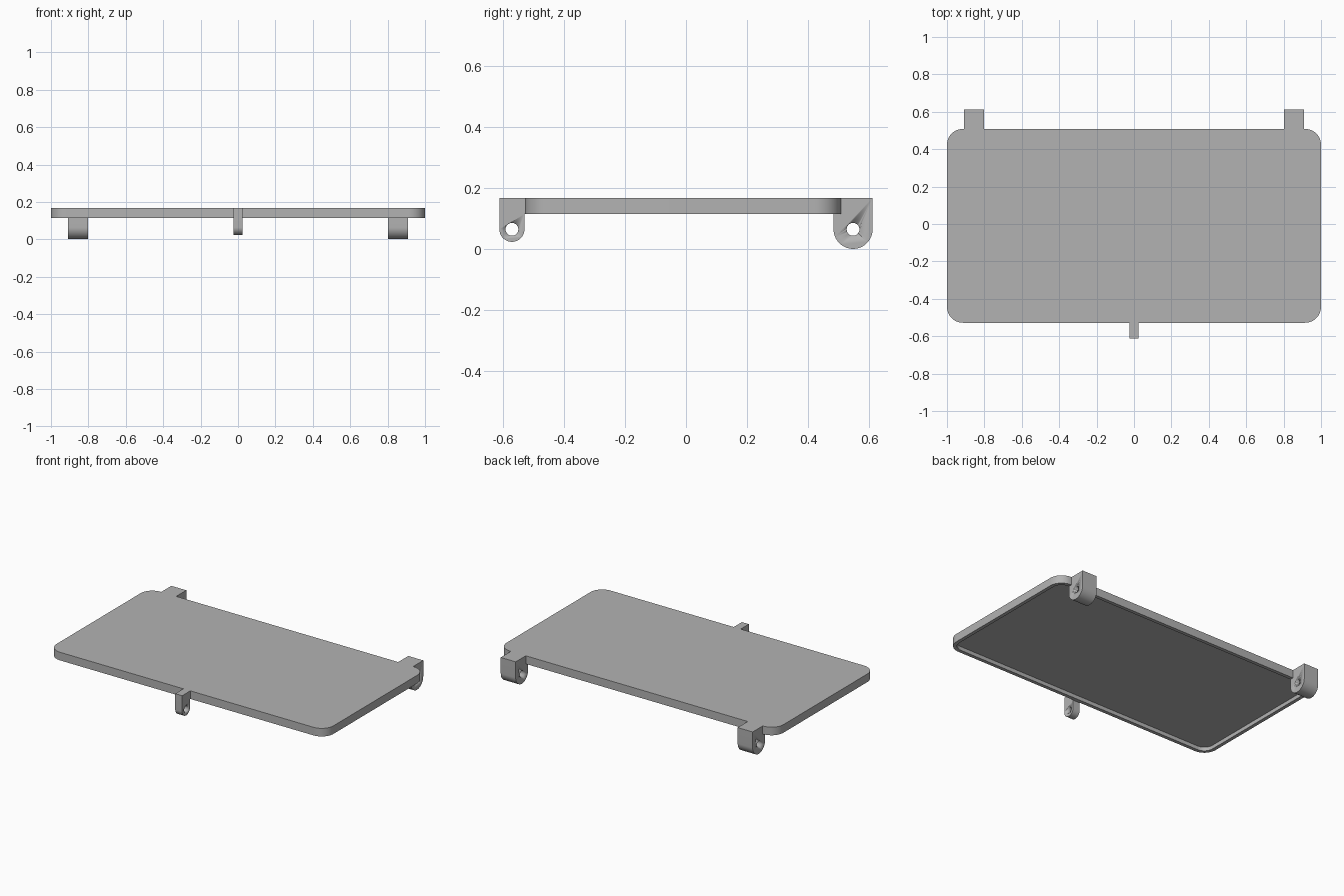
import bpy, bmesh
from math import pi, sin, cos
from mathutils import Vector

old = bpy.data.objects.get("Cube")
if old:
    bpy.data.objects.remove(old, do_unlink=True)

grey = bpy.data.materials.new("matte grey")
grey.use_nodes = True
grey.diffuse_color = (0.45, 0.45, 0.45, 1)
grey.node_tree.nodes["Principled BSDF"].inputs["Base Color"].default_value = grey.diffuse_color

TOP, UNDER = 0.168, 0.115
FRONT, BACK = -0.528, 0.508
RIM, CORNER, FLOOR = 0.023, 0.085, 0.14
PIN_Z, PIN_R = 0.065, 0.021


def arc(cx, cy, r, start, end, steps):
    angles = [start + (end - start) * i / steps for i in range(steps + 1)]
    return [(cx + r * cos(a), cy + r * sin(a)) for a in angles]


def rounded_rect(inset):
    """Outline of the lid, moved inwards by inset."""
    r, pts = CORNER - inset, []
    corners = ((1, BACK), (-1, BACK), (-1, FRONT), (1, FRONT))
    for i, (x, y) in enumerate(corners):
        cx = x - CORNER * x
        cy = y - CORNER if y > 0 else y + CORNER
        pts += arc(cx, cy, r, i * pi / 2, (i + 1) * pi / 2, 12)
    return pts


def finish(bm, name):
    bmesh.ops.recalc_face_normals(bm, faces=bm.faces)
    mesh = bpy.data.meshes.new(name)
    bm.to_mesh(mesh)
    bm.free()
    mesh.materials.append(grey)
    obj = bpy.data.objects.new(name, mesh)
    bpy.context.collection.objects.link(obj)
    bpy.ops.object.select_all(action='DESELECT')
    obj.select_set(True)
    bpy.context.view_layer.objects.active = obj
    bpy.ops.object.shade_smooth_by_angle(angle=pi / 6)
    return obj


def prism(name, profile, x0, x1):
    """Extrude a (y, z) profile along x."""
    bm = bmesh.new()
    face = bm.faces.new([bm.verts.new((x0, y, z)) for y, z in profile])
    extruded = bmesh.ops.extrude_face_region(bm, geom=[face])["geom"]
    moved = [v for v in extruded if isinstance(v, bmesh.types.BMVert)]
    bmesh.ops.translate(bm, verts=moved, vec=Vector((x1 - x0, 0, 0)))
    return finish(bm, name)


def lug(name, profile, pin_y, x0, x1):
    """Rounded bracket with a pin hole drilled along x."""
    body = prism(name, profile, x0, x1)
    hole = arc(pin_y, PIN_Z, PIN_R, 0, 2 * pi, 32)[:-1]
    cutter = prism("pin_cutter", hole, x0 - 0.1, x1 + 0.1)
    cutter.hide_render = True
    bpy.context.view_layer.objects.active = body
    mod = body.modifiers.new("pin_hole", 'BOOLEAN')
    mod.operation, mod.solver, mod.object = 'DIFFERENCE', 'EXACT', cutter
    bpy.ops.object.modifier_apply(modifier=mod.name)
    bpy.data.objects.remove(cutter, do_unlink=True)


# Lid: rounded panel with a raised rim underneath
bm = bmesh.new()
loops = [[bm.verts.new((x, y, z)) for x, y in rounded_rect(inset)]
         for inset, z in ((0, TOP), (0, UNDER), (RIM, UNDER), (RIM, FLOOR))]
for a, b in zip(loops, loops[1:]):
    for i in range(len(a)):
        j = (i + 1) % len(a)
        bm.faces.new((a[i], a[j], b[j], b[i]))
bm.faces.new(loops[0])
bm.faces.new(loops[-1])
finish(bm, "lid_panel")

# Rear hinge lugs, notched to sit against the back edge of the lid
hinge_y, hinge_r = 0.548, 0.064
hinge = arc(hinge_y, PIN_Z, hinge_r, pi, 2 * pi, 32)
hinge += [(hinge_y + hinge_r, TOP), (BACK, TOP), (BACK, UNDER), (hinge_y - hinge_r, UNDER)]
lug("right_hinge_lug", hinge, hinge_y, -0.91, -0.802)
lug("left_hinge_lug", hinge, hinge_y, 0.802, 0.91)

# Front latch tab
latch_y, latch_r = -0.571, 0.041
latch = arc(latch_y, PIN_Z, latch_r, pi, 2 * pi, 32)
latch += [(latch_y + latch_r, UNDER), (FRONT, UNDER), (FRONT, TOP), (latch_y - latch_r, TOP)]
lug("front_latch_tab", latch, latch_y, -0.025, 0.025)
